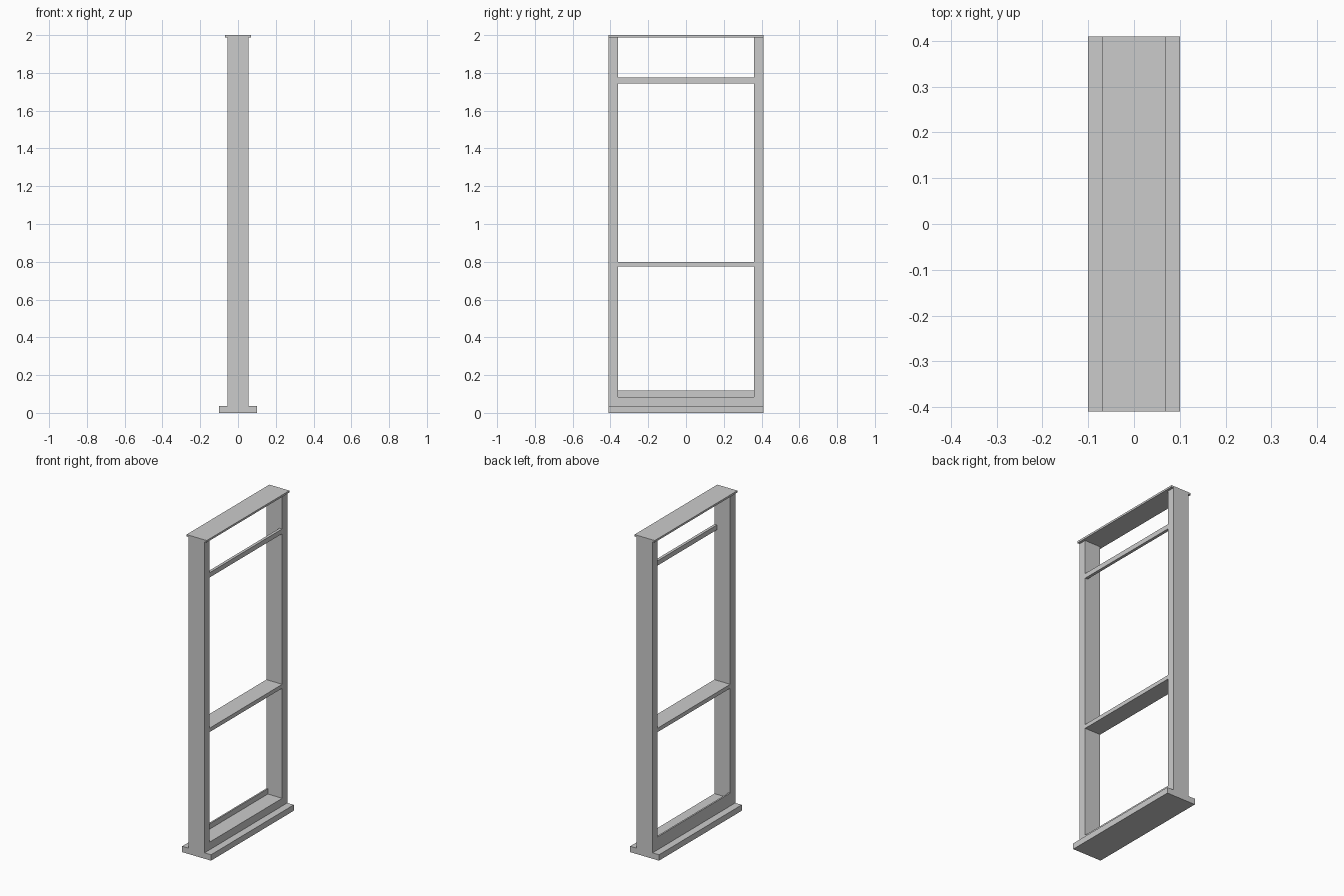
import bpy

if "Cube" in bpy.data.objects:
    bpy.data.objects.remove(bpy.data.objects["Cube"])


def box(name, x, y, z):
    """Box spanning the given (min, max) ranges."""
    bpy.ops.mesh.primitive_cube_add(size=1)
    ob = bpy.context.object
    ob.name = name
    ob.location = [(a + b) / 2 for a, b in (x, y, z)]
    ob.scale = [b - a for a, b in (x, y, z)]
    bpy.ops.object.transform_apply(location=True, rotation=False, scale=True)
    bpy.ops.object.shade_smooth_by_angle()
    return ob


DEPTH = (-0.055, 0.055)   # shared depth of posts and wide rails
INNER = (-0.36, 0.36)     # clear opening between posts
OUTER = (-0.41, 0.41)

# base sill and top cap
box("base_sill", (-0.1, 0.1), OUTER, (0, 0.037))
box("top_cap", (-0.07, 0.07), OUTER, (1.988, 2.0))

# side posts
for label, side in (("front", -1), ("back", 1)):
    box(label + "_post", DEPTH, sorted((side * 0.36, side * 0.41)), (0.037, 1.988))

# cross rails
box("bottom_rail", DEPTH, INNER, (0.037, 0.085))
box("bottom_stop", (-0.055, -0.045), INNER, (0.085, 0.118))
box("middle_rail", DEPTH, INNER, (0.775, 0.80))
box("upper_rail", (0.037, 0.055), INNER, (1.745, 1.775))
